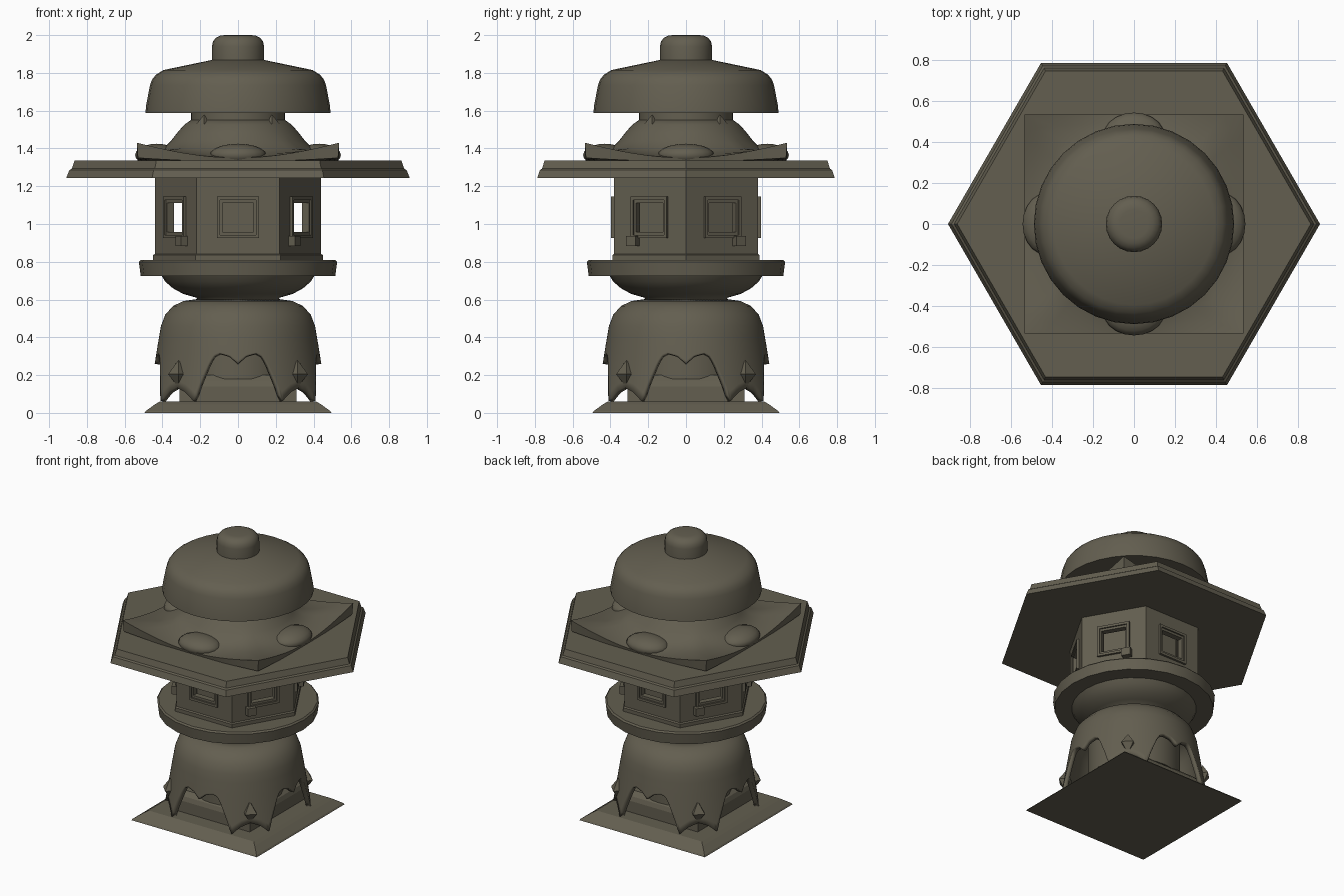
import bpy, bmesh
from math import sin, cos, pi, radians, sqrt
from mathutils import Matrix, Vector

cube = bpy.data.objects.get("Cube")
if cube:
    bpy.data.objects.remove(cube, do_unlink=True)

stone = bpy.data.materials.new("weathered_stone")
stone.use_nodes = True
COLOR = (0.125, 0.113, 0.08, 1)
stone.diffuse_color = COLOR
stone.node_tree.nodes["Principled BSDF"].inputs["Base Color"].default_value = COLOR


def finish(name, bm, smooth=0):
    bmesh.ops.remove_doubles(bm, verts=bm.verts, dist=1e-5)
    bmesh.ops.recalc_face_normals(bm, faces=bm.faces)
    mesh = bpy.data.meshes.new(name)
    bm.to_mesh(mesh)
    bm.free()
    mesh.materials.append(stone)
    ob = bpy.data.objects.new(name, mesh)
    bpy.context.collection.objects.link(ob)
    if smooth:
        bpy.ops.object.select_all(action='DESELECT')
        ob.select_set(True)
        bpy.context.view_layer.objects.active = ob
        bpy.ops.object.shade_smooth_by_angle(angle=radians(smooth))
    return ob


def skin(bm, rings, caps=True):
    """Join closed rings of points with quads."""
    rows = [[bm.verts.new(p) for p in ring] for ring in rings]
    n = len(rows[0])
    for a, b in zip(rows, rows[1:]):
        for i in range(n):
            j = (i + 1) % n
            bm.faces.new((a[i], a[j], b[j], b[i]))
    if caps:
        bm.faces.new(rows[0])
        bm.faces.new(rows[-1])


def lathe(name, profile, sides=32, turn=0, scale=1, at=(0, 0), smooth=0):
    """Turn (radius, height) points around z with a given number of sides."""
    bm = bmesh.new()
    steps = [turn + 2 * pi * i / sides for i in range(sides)]
    skin(bm, [[(at[0] + r * scale * cos(a), at[1] + r * scale * sin(a), z)
               for a in steps] for r, z in profile])
    return finish(name, bm, smooth)


def square(name, profile):
    return lathe(name, profile, 4, pi / 4, sqrt(2))


def lerp(points, x):
    for (x0, y0), (x1, y1) in zip(points, points[1:]):
        if x <= x1:
            return y0 + (y1 - y0) * (x - x0) / (x1 - x0)
    return points[-1][1]


# Square plinth and the stepped block inside the legs
square("plinth", [(.495, 0), (.488, .01), (.44, .045), (.415, .06)])
square("inner_block", [(.31, .05), (.31, .14), (.30, .17), (.27, .2)])
lathe("inner_core", [(.3, .18), (.3, .5)], smooth=40)

# Bell-shaped foot whose lower edge follows four cusped arches
EDGE = [(0, .26), (6, .3), (13, .314), (17, .3), (20, .265), (26, .15),
        (29.5, .06), (37, .11), (45, .135)]
BELL = [(.2, .605), (.29, .592), (.345, .565), (.385, .52), (.408, .46),
        (.418, .4), (.425, .36)]
bm = bmesh.new()
COLS = 192
angles = [2 * pi * i / COLS for i in range(COLS)]
rings = [[(r * cos(a), r * sin(a), z) for a in angles] for r, z in BELL]
for k in range(1, 7):
    ring = []
    for i, a in enumerate(angles):
        deg = (i * 360 / COLS) % 90
        low = lerp(EDGE, min(deg, 90 - deg))
        z = .36 + (low - .36) * k / 6
        r = .425 + (.36 - z) * .16
        ring.append((r * cos(a), r * sin(a), z))
    rings.append(ring)
skin(bm, rings, caps=False)
bell = finish("bell_foot", bm, 40)
shell = bell.modifiers.new("thickness", 'SOLIDIFY')
shell.thickness = .03
shell.offset = -1

# Pointed studs on the four legs
for sx in (-1, 1):
    for sy in (-1, 1):
        lathe("leg_stud", [(0, .135), (.055, .205), (0, .28)], 4,
              at=(sx * .315, sy * .315))

# Bowl and round platform
lathe("bowl", [(.21, .59), (.22, .61), (.29, .63), (.345, .66), (.385, .695),
               (.41, .735)], smooth=50)
lathe("platform_ring", [(.515, .725), (.525, .8), (.515, .81)], 24, smooth=30)
lathe("chamber_sill", [(.45, .8), (.45, .835), (.44, .842)], 6)

# Light chamber: six walls with framed openings around a core
lathe("chamber_core", [(.29, .82), (.29, 1.26)], 6)


def window_ring(name, angle, outer, inner, d0, d1):
    """Rectangular ring on a wall; outer/inner are (half width, low, high)."""
    turn = Matrix.Rotation(angle, 3, 'Z')

    def loop(rect, d):
        w, lo, hi = rect
        return [turn @ Vector((d, t, z))
                for t, z in ((-w, lo), (w, lo), (w, hi), (-w, hi))]
    bm = bmesh.new()
    skin(bm, [loop(outer, d0), loop(outer, d1), loop(inner, d1),
              loop(inner, d0), loop(outer, d0)], caps=False)
    finish(name, bm)


OPENING = (.082, .958, 1.112)
MIDDLE = (.094, .942, 1.128)
OUTSIDE = (.11, .925, 1.145)
for i in range(6):
    a = radians(30 + 60 * i)
    window_ring("chamber_wall", a, (.22, .83, 1.25), OPENING, .345, .381)
    window_ring("window_frame", a, OUTSIDE, MIDDLE, .37, .396)
    window_ring("window_inner_frame", a, MIDDLE, OPENING, .36, .386)

# Small blocks below the four diagonal windows
for sx in (-1, 1):
    for sy in (-1, 1):
        bm = bmesh.new()
        bmesh.ops.create_cube(bm, size=1, matrix=(
            Matrix.Rotation(radians(30), 4, 'Z')
            @ Matrix.Translation((.39, .095, .91))
            @ Matrix.Diagonal((.06, .06, .055, 1))))
        bmesh.ops.scale(bm, vec=(sx, sy, 1), verts=bm.verts)
        finish("window_block", bm)

# Wide hexagonal eave
lathe("hex_eave", [(.91, 1.243), (.893, 1.285), (.88, 1.293), (.865, 1.335)], 6)

# Square roof with lifted corners, rounding into a circular neck
ROOF = [(.25, 1.55, 0, 0), (.285, 1.525, 0, 0), (.32, 1.485, 0, 0),
        (.355, 1.44, .03, 0), (.4, 1.395, .15, .005), (.45, 1.37, .45, .02),
        (.5, 1.355, .8, .05), (.535, 1.35, 1, .08), (.53, 1.33, 1, .02),
        (.4, 1.325, 1, 0)]
bm = bmesh.new()
rings = []
for r, z, squareness, lift in ROOF:
    ring = []
    for i in range(64):
        a = 2 * pi * i / 64
        m = max(abs(cos(a)), abs(sin(a)))
        rr = r * (1 + squareness * (1 / m - 1))
        corner = (1 / m - 1) / (sqrt(2) - 1)
        ring.append((rr * cos(a), rr * sin(a), z + lift * corner))
    rings.append(ring)
skin(bm, rings)
finish("curved_roof", bm, 40)

# Soft swellings at the middle of each roof side
for i in range(4):
    bm = bmesh.new()
    bmesh.ops.create_uvsphere(bm, u_segments=20, v_segments=10, radius=1, matrix=(
        Matrix.Rotation(i * pi / 2, 4, 'Z') @ Matrix.Translation((.43, 0, 1.365))
        @ Matrix.Diagonal((.115, .15, .06, 1))))
    finish("roof_swelling", bm, 60)

# Neck with four small points below the cap
lathe("neck", [(.25, 1.53), (.25, 1.62)], smooth=40)
for sx in (-1, 1):
    for sy in (-1, 1):
        lathe("neck_point", [(.04, 1.53), (0, 1.58)], 4, at=(sx * .18, sy * .18))

# Round cap and finial
lathe("cap", [(.49, 1.588), (.486, 1.63), (.466, 1.735), (.455, 1.765),
              (.435, 1.79), (.395, 1.815), (.14, 1.868), (.05, 1.875)], smooth=40)
lathe("finial", [(.138, 1.86), (.138, 1.94), (.133, 1.965), (.118, 1.985),
                 (.095, 1.997), (.07, 2)], 24, smooth=50)
